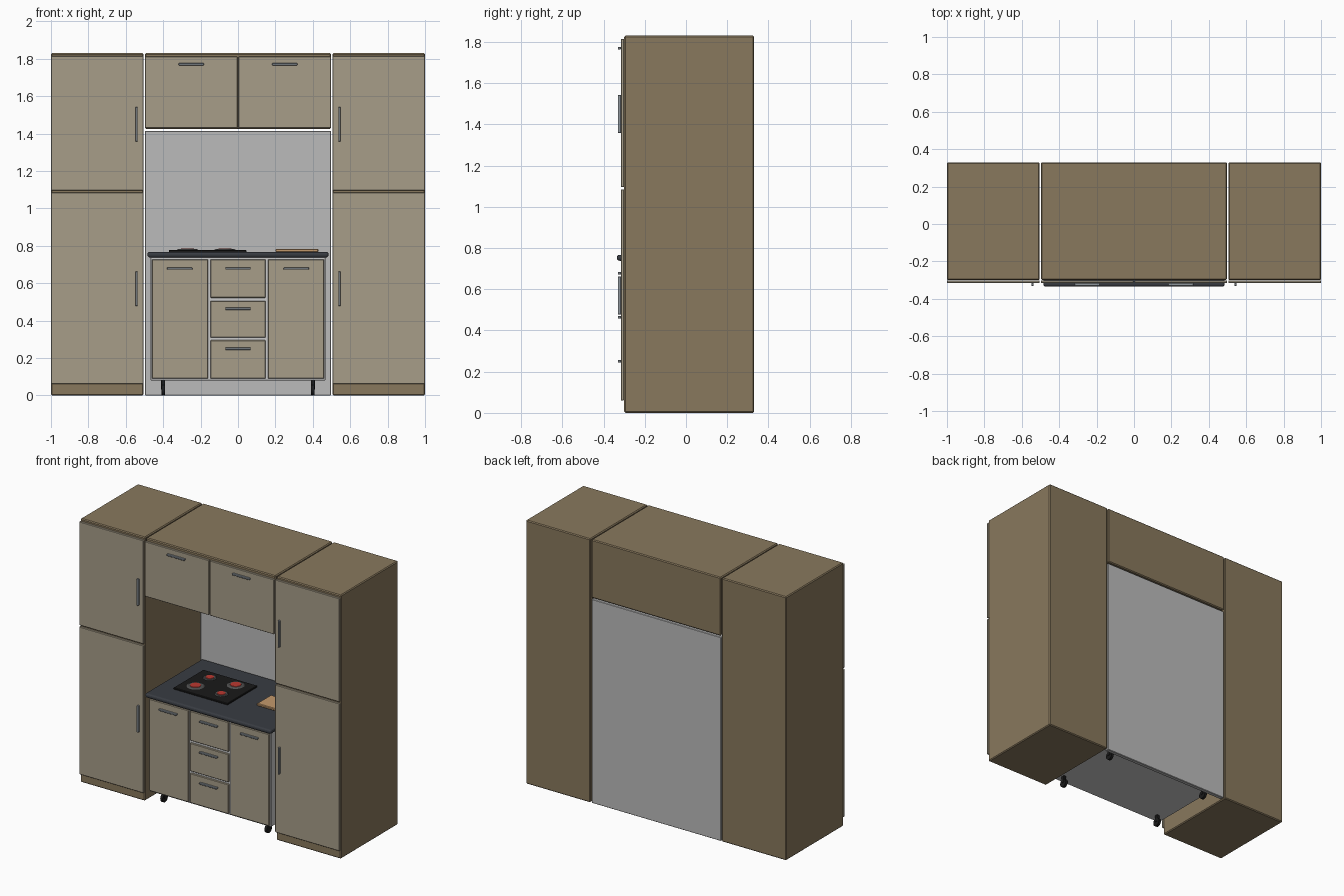
import bpy, bmesh, math
from mathutils import Matrix, Vector

if "Cube" in bpy.data.objects:
    bpy.data.objects.remove(bpy.data.objects["Cube"])


def mat(name, rgb):
    m = bpy.data.materials.new(name)
    m.diffuse_color = (*rgb, 1)
    m.use_nodes = True
    m.node_tree.nodes["Principled BSDF"].inputs["Base Color"].default_value = m.diffuse_color
    return m


BROWN = mat("brown_wood", (0.25, 0.19, 0.11))
DOOR = mat("door_beige", (0.39, 0.34, 0.25))
STEEL = mat("steel", (0.28, 0.31, 0.34))
PANEL = mat("panel_grey", (0.5, 0.5, 0.5))
WHITE = mat("white_carcass", (0.8, 0.8, 0.8))
SLATE = mat("slate", (0.04, 0.045, 0.055))
BLACK = mat("black", (0.01, 0.01, 0.01))
RING = mat("burner_ring", (0.08, 0.08, 0.08))
RED = mat("burner_red", (0.5, 0.04, 0.03))
BOARD = mat("board_wood", (0.55, 0.32, 0.15))


def finish(name, bm, material):
    me = bpy.data.meshes.new(name)
    bm.to_mesh(me)
    bm.free()
    ob = bpy.data.objects.new(name, me)
    bpy.context.collection.objects.link(ob)
    me.materials.append(material)
    return ob


def box(name, x, y, z, material, bevel=0.003, segments=1):
    """Bevelled box from (min, max) ranges."""
    bm = bmesh.new()
    c = Vector([(r[0] + r[1]) / 2 for r in (x, y, z)])
    s = [r[1] - r[0] for r in (x, y, z)]
    bmesh.ops.create_cube(bm, size=1, matrix=Matrix.Translation(c) @ Matrix.Diagonal((*s, 1)))
    if bevel:
        bmesh.ops.bevel(bm, geom=bm.edges[:], offset=bevel, segments=segments,
                        profile=0.5, affect='EDGES')
    return finish(name, bm, material)


def cylinder(name, centre, r, depth, material, along_x=False, top=1.0, sides=24):
    bm = bmesh.new()
    m = Matrix.Translation(centre)
    if along_x:
        m = m @ Matrix.Rotation(math.pi / 2, 4, 'Y')
    bmesh.ops.create_cone(bm, cap_ends=True, segments=sides, radius1=r,
                          radius2=r * top, depth=depth, matrix=m)
    ob = finish(name, bm, material)
    bpy.ops.object.select_all(action='DESELECT')
    ob.select_set(True)
    bpy.context.view_layer.objects.active = ob
    bpy.ops.object.shade_smooth_by_angle()
    return ob


def handle(name, x, z, length, vertical=False):
    hx, hz = (0.006, length / 2) if vertical else (length / 2, 0.006)
    box(name, (x - hx, x + hx), (-0.331, -0.315), (z - hz, z + hz), STEEL, 0.002)


FRONT = (-0.316, -0.301)     # depth range of all door fronts
BODY = (-0.30, 0.33)

# Tall side cabinets with two doors each
for side, s in (("left", -1), ("right", 1)):
    xr = tuple(sorted((s * 0.505, s * 1.0)))
    box(f"tall_cabinet_{side}", xr, BODY, (0, 1.83), BROWN, 0.006)
    for part, zr, hz in (("lower", (0.06, 1.085), 0.57), ("upper", (1.095, 1.815), 1.45)):
        box(f"{part}_door_{side}", xr, FRONT, zr, DOOR)
        handle(f"{part}_handle_{side}", s * 0.542, hz, 0.185, True)

# Wall cabinet over the hob
box("wall_cabinet", (-0.497, 0.497), BODY, (1.425, 1.83), BROWN, 0.006)
for side, s in (("left", -1), ("right", 1)):
    box(f"wall_door_{side}", tuple(sorted((s * 0.003, s * 0.497))), FRONT, (1.43, 1.812), DOOR)
    handle(f"wall_handle_{side}", s * 0.25, 1.77, 0.135)

# Back panel
box("back_panel", (-0.497, 0.497), (0.298, 0.327), (0.0, 1.415), PANEL)

# Base unit: carcass, two doors, three drawers
box("base_carcass", (-0.467, 0.467), (-0.303, 0.295), (0.08, 0.74), WHITE)
for side, s in (("left", -1), ("right", 1)):
    box(f"base_door_{side}", tuple(sorted((s * 0.16, s * 0.46))), FRONT, (0.09, 0.727), DOOR)
    handle(f"base_door_handle_{side}", s * 0.312, 0.678, 0.135)
for i, (z0, z1, hz) in enumerate(((0.09, 0.295, 0.25), (0.31, 0.505, 0.464), (0.522, 0.727, 0.678))):
    box(f"drawer_{i + 1}", (-0.148, 0.148), FRONT, (z0, z1), DOOR)
    handle(f"drawer_handle_{i + 1}", 0, hz, 0.135)

# Worktop with rounded edges
box("worktop", (-0.484, 0.484), (-0.335, 0.297), (0.738, 0.767), SLATE, 0.012, 3)

# Hob and burners
box("hob", (-0.37, 0.045), (-0.18, 0.148), (0.765, 0.778), BLACK, 0.003)
for i, (bx, by, r) in enumerate(((-0.27, -0.08, 0.058), (-0.07, 0.075, 0.058),
                                 (-0.267, 0.072, 0.045), (-0.07, -0.083, 0.045))):
    cylinder(f"burner_ring_{i + 1}", (bx, by, 0.780), r, 0.006, RING, top=0.85)
    cylinder(f"burner_plate_{i + 1}", (bx, by, 0.783), r * 0.65, 0.004, RED, top=0.9)

# Cutting board
box("cutting_board", (0.2, 0.43), (-0.08, 0.075), (0.766, 0.783), BOARD, 0.004)

# Casters
for i, (cx, cy) in enumerate(((-0.4, -0.24), (0.4, -0.24), (-0.4, 0.23), (0.4, 0.23))):
    cylinder(f"caster_wheel_{i + 1}", (cx, cy, 0.029), 0.029, 0.018, BLACK, along_x=True)
    box(f"caster_fork_{i + 1}", (cx - 0.011, cx + 0.011), (cy - 0.012, cy + 0.012),
        (0.03, 0.082), BLACK, 0.002)
